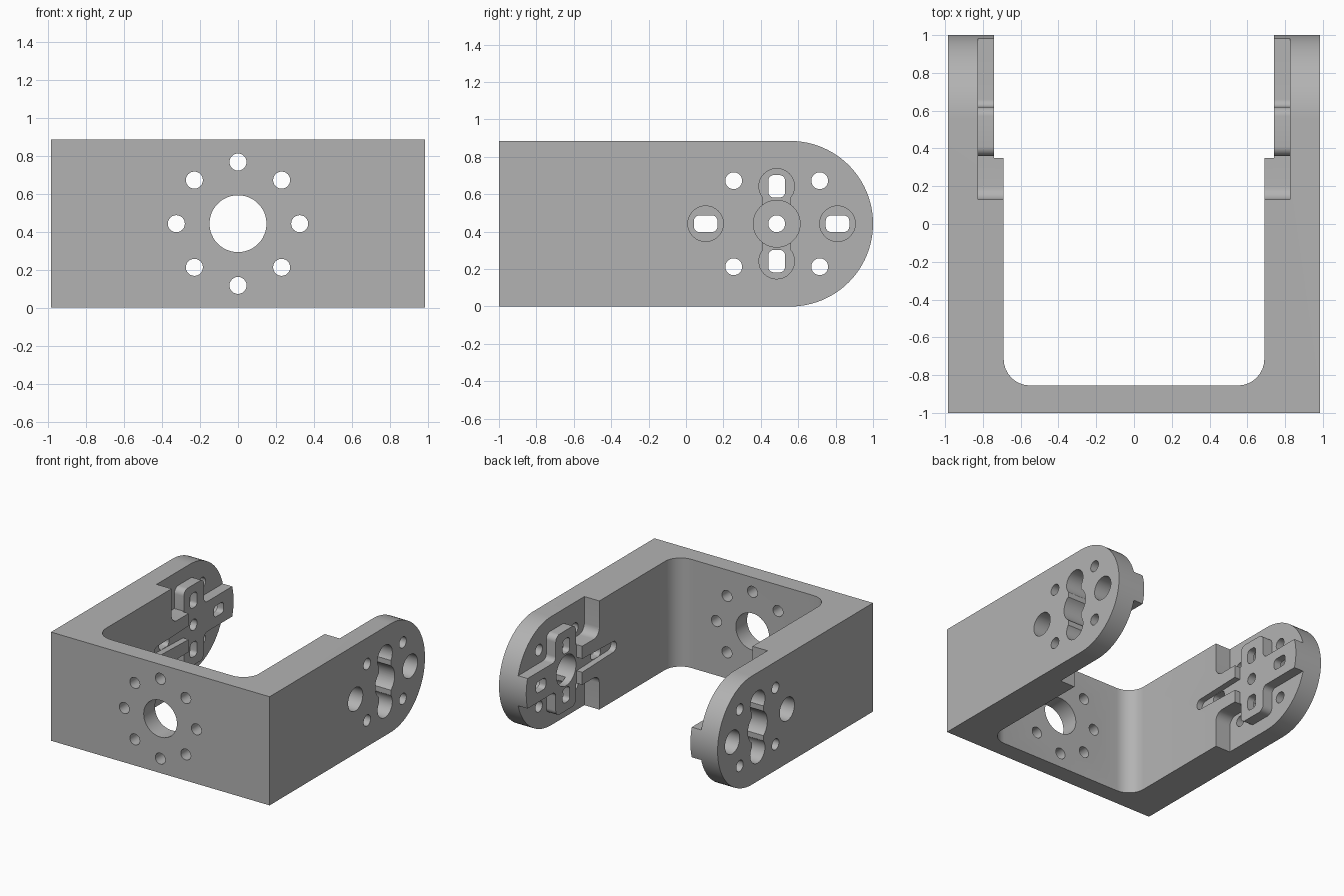
import bpy
import bmesh
from math import sin, cos, pi, radians
from mathutils import Vector

cube = bpy.data.objects.get("Cube")
if cube:
    bpy.data.objects.remove(cube, do_unlink=True)

HEIGHT = 0.885
MID = HEIGHT / 2
HALF = 0.985          # half width of the bracket
HUB_Y = 0.485         # pivot position along each arm


def rounded(corners, steps=8):
    """Outline from (u, v, radius) corners, each rounded by its radius."""
    out = []
    for i, (u, v, r) in enumerate(corners):
        p = Vector((u, v))
        if r == 0:
            out.append(p)
            continue
        a = (Vector(corners[i - 1][:2]) - p).normalized()
        b = (Vector(corners[(i + 1) % len(corners)][:2]) - p).normalized()
        half = a.angle(b) / 2
        d = (a + b).normalized()
        centre = p + d * (r / sin(half))
        sweep = pi / 2 - half
        side = Vector((-d.y, d.x))
        if side.dot(a) < 0:
            side = -side
        for k in range(steps + 1):
            t = sweep * (1 - 2 * k / steps)
            out.append(centre + r * (side * sin(t) - d * cos(t)))
    return out


def circle(u, v, r, n=32):
    return [Vector((u + r * cos(2 * pi * k / n), v + r * sin(2 * pi * k / n)))
            for k in range(n)]


def box(u, v, hu, hv, r=0):
    return rounded([(u - hu, v - hv, r), (u + hu, v - hv, r),
                    (u + hu, v + hv, r), (u - hu, v + hv, r)], 6)


def flip(outline):
    """Mirror a side outline about mid height."""
    return [Vector((p.x, HEIGHT - p.y)) for p in outline]


def prism(name, outline, axis, start, end):
    """Extrude an outline along an axis."""
    place = {"x": lambda p, t: (t, p.x, p.y),
             "y": lambda p, t: (p.x, t, p.y),
             "z": lambda p, t: (p.x, p.y, t)}[axis]
    bm = bmesh.new()
    low = [bm.verts.new(place(p, start)) for p in outline]
    high = [bm.verts.new(place(p, end)) for p in outline]
    bm.faces.new(low)
    bm.faces.new(high)
    n = len(outline)
    for i in range(n):
        j = (i + 1) % n
        bm.faces.new((low[i], low[j], high[j], high[i]))
    bmesh.ops.recalc_face_normals(bm, faces=bm.faces)
    mesh = bpy.data.meshes.new(name)
    bm.to_mesh(mesh)
    bm.free()
    obj = bpy.data.objects.new(name, mesh)
    bpy.context.scene.collection.objects.link(obj)
    return obj


def combine(body, tool, operation="DIFFERENCE"):
    """Apply a boolean and discard the cutter."""
    mod = body.modifiers.new("cut", "BOOLEAN")
    mod.object = tool
    mod.operation = operation
    mod.solver = "EXACT"
    graph = bpy.context.evaluated_depsgraph_get()
    graph.update()
    mesh = bpy.data.meshes.new_from_object(body.evaluated_get(graph))
    body.modifiers.clear()
    body.data = mesh
    bpy.data.objects.remove(tool, do_unlink=True)


# U-shaped body with rounded inner corners
body = prism("bracket", rounded([
    (-HALF, -1, 0), (HALF, -1, 0), (HALF, 1, 0), (0.69, 1, 0),
    (0.69, -0.855, 0.14), (-0.69, -0.855, 0.14), (-0.69, 1, 0), (-HALF, 1, 0)]),
    "z", 0, HEIGHT)

# Rounded arm ends
side = [Vector((-1.1, -0.0)), *[
    Vector((1 - MID + MID * cos(t), MID + MID * sin(t)))
    for t in [-pi / 2 + pi * k / 48 for k in range(49)]], Vector((-1.1, HEIGHT))]
combine(body, prism("end_shape", side, "x", -1.2, 1.2), "INTERSECT")

# Front plate: centre hole and bolt circle
front = [circle(0, MID, 0.15, 48)]
front += [circle(0.325 * cos(k * pi / 4), MID + 0.325 * sin(k * pi / 4), 0.045, 24)
          for k in range(8)]
for outline in front:
    combine(body, prism("front_hole", outline, "y", -1.2, -0.7))

# Inner pocket above the raised cross
pocket = rounded([
    (0.13, 1.1, 0), (0.13, 0.60, 0.07), (0.36, 0.60, 0), (0.36, 0.77, 0.05),
    (0.62, 0.77, 0.05), (0.62, 0.565, 0.04), (1.2, 0.565, 0), (1.2, 1.1, 0)])

# Shallow step over the pivot with a narrow tapered groove
step = rounded([
    (-0.09, MID - 0.042, 0.04), (0.35, MID - 0.055, 0), (0.35, -0.2, 0),
    (1.2, -0.2, 0), (1.2, 1.1, 0), (0.35, 1.1, 0),
    (0.35, MID + 0.055, 0), (-0.09, MID + 0.042, 0.04)])

# Round recesses and the neck joining them on the outer face
spots = [(HUB_Y - 0.38, MID), (HUB_Y + 0.325, MID),
         (HUB_Y, MID + 0.2), (HUB_Y, MID - 0.2)]
recesses = [circle(y, z, 0.095) for y, z in spots]
recesses += [circle(HUB_Y, MID, 0.125, 40), box(HUB_Y, MID, 0.075, 0.2)]

# Through slots and screw holes
through = [box(y, z, *((0.063, 0.045) if z == MID else (0.045, 0.06)), 0.03)
           for y, z in spots]
through += [circle(HUB_Y + dy, MID + dz, 0.045, 24)
            for dy in (-0.23, 0.23) for dz in (-0.23, 0.23)]

for s in (1, -1):
    for outline in (pocket, flip(pocket)):
        combine(body, prism("pocket", outline, "x", s * 0.6, s * 0.825))
    combine(body, prism("step", step, "x", s * 0.6, s * 0.74))
    for outline in recesses:
        combine(body, prism("recess", outline, "x", s * 0.80, s * 1.1))
    hub = circle(HUB_Y, MID, 0.125 if s > 0 else 0.045, 40)
    for outline in through + [hub]:
        combine(body, prism("hole", outline, "x", s * 0.6, s * 1.1))

# Plain grey finish
grey = bpy.data.materials.new("grey")
grey.use_nodes = True
colour = (0.45, 0.45, 0.45, 1)
grey.diffuse_color = colour
grey.node_tree.nodes["Principled BSDF"].inputs["Base Color"].default_value = colour
body.data.materials.clear()
body.data.materials.append(grey)

for obj in bpy.context.selected_objects:
    obj.select_set(False)
body.select_set(True)
bpy.context.view_layer.objects.active = body
bpy.ops.object.shade_smooth_by_angle(angle=radians(30))
